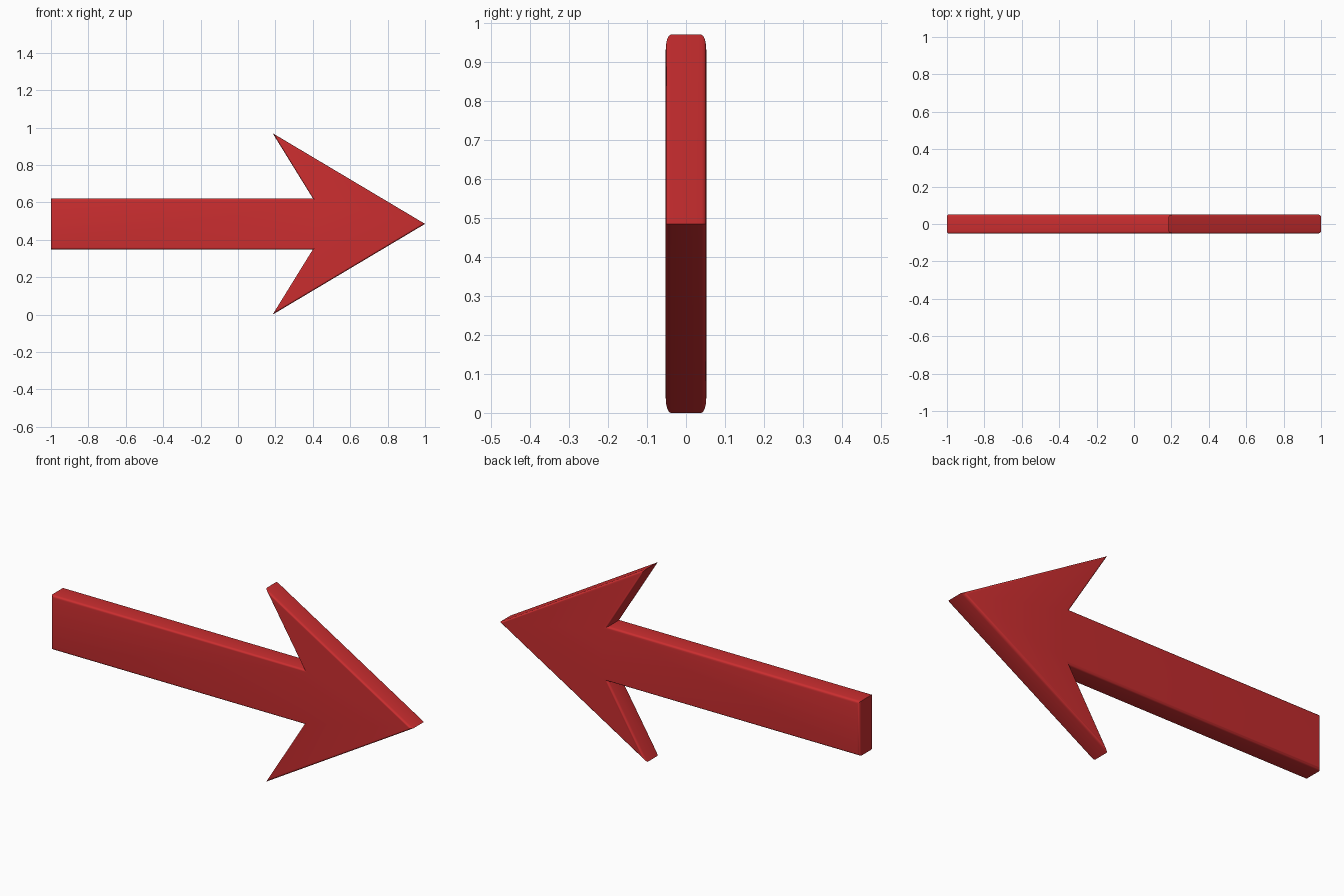
import bpy, bmesh, math

cube = bpy.data.objects.get("Cube")
if cube:
    bpy.data.objects.remove(cube, do_unlink=True)

MID_Z = 0.485          # height of the arrow's axis
HALF_DEPTH = 0.052
BEVEL = 0.013

# Red paint
red = bpy.data.materials.new("red_paint")
red.use_nodes = True
colour = (0.6, 0.027, 0.029, 1)
red.diffuse_color = colour
red.node_tree.nodes["Principled BSDF"].inputs["Base Color"].default_value = colour

# Arrow outline: upper half, mirrored about the axis
upper = [(-1, 0.137), (0.4, 0.137), (0.185, 0.485)]
outline = upper + [(1, 0)] + [(x, -h) for x, h in reversed(upper)]

# Flat plate extruded through its depth
bm = bmesh.new()
plate = bm.faces.new([bm.verts.new((x, -HALF_DEPTH, MID_Z + h)) for x, h in outline])
extruded = bmesh.ops.extrude_face_region(bm, geom=[plate], use_keep_orig=True)["geom"]
moved = [g for g in extruded if isinstance(g, bmesh.types.BMVert)]
bmesh.ops.translate(bm, verts=moved, vec=(0, 2 * HALF_DEPTH, 0))
bmesh.ops.recalc_face_normals(bm, faces=bm.faces)

# Round the front and back rims, leaving the outline corners crisp
rims = [e for e in bm.edges if abs(e.verts[0].co.y - e.verts[1].co.y) < 1e-5]
bmesh.ops.bevel(bm, geom=rims, offset=BEVEL, offset_type="OFFSET",
                segments=4, profile=0.5, affect="EDGES")

mesh = bpy.data.meshes.new("arrow")
bm.to_mesh(mesh)
bm.free()
mesh.materials.append(red)
arrow = bpy.data.objects.new("arrow", mesh)
bpy.context.collection.objects.link(arrow)

# Smooth rims with sharp corners
bpy.ops.object.select_all(action="DESELECT")
arrow.select_set(True)
bpy.context.view_layer.objects.active = arrow
bpy.ops.object.shade_smooth_by_angle(angle=math.radians(35))
